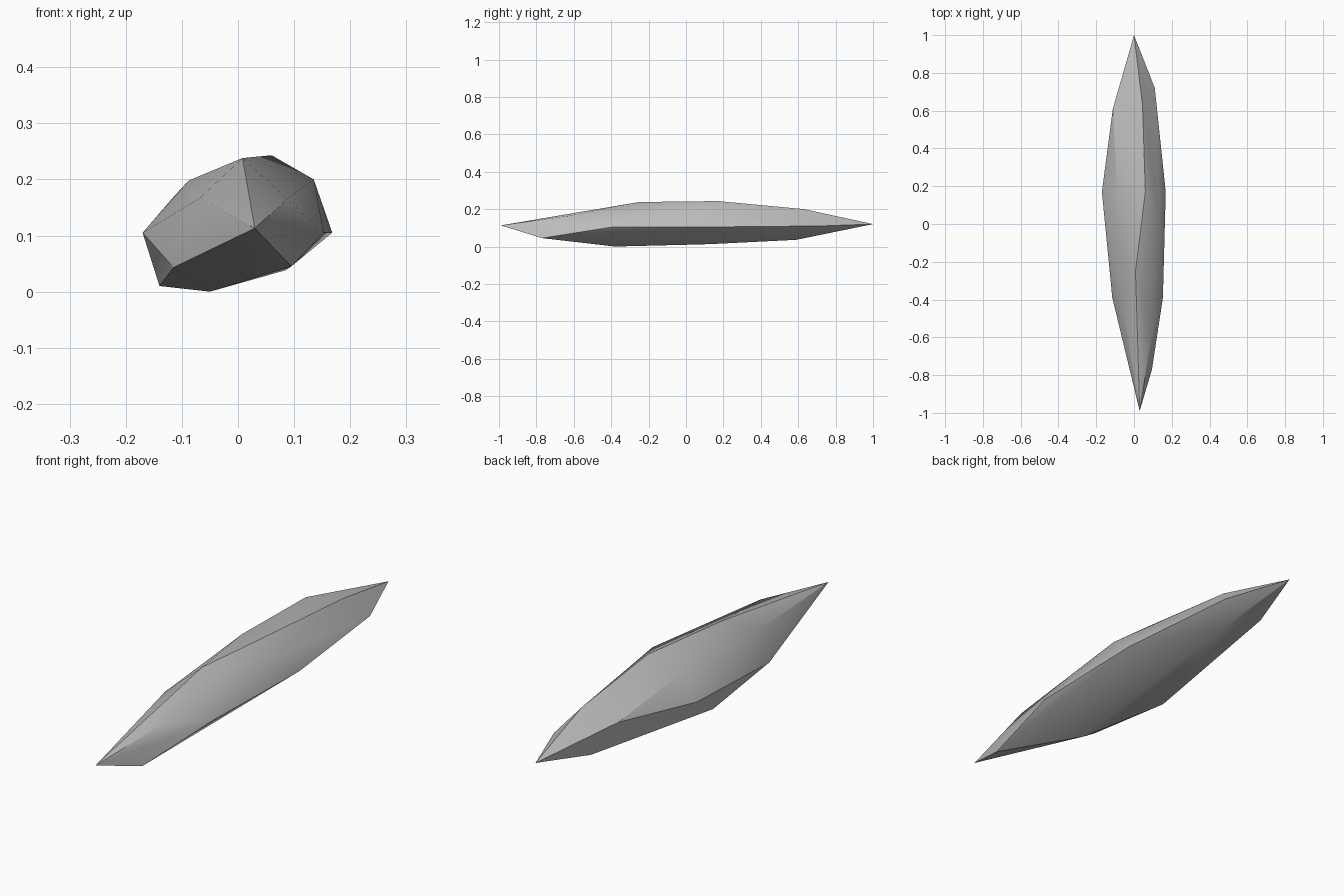
import bpy
import bmesh
import math

cube = bpy.data.objects.get("Cube")
if cube:
    bpy.data.objects.remove(cube, do_unlink=True)

# Stone colour
stone = bpy.data.materials.new("grey_stone")
stone.use_nodes = True
grey = (0.5, 0.5, 0.5, 1.0)
stone.diffuse_color = grey
stone.node_tree.nodes["Principled BSDF"].inputs["Base Color"].default_value = grey
stone.node_tree.nodes["Principled BSDF"].inputs["Roughness"].default_value = 0.7

# Long ridges of the shard, each running from front to back
ridges = {
    "tips": [(0.03, -0.99, 0.113), (0.0, 1.0, 0.12)],
    "upper_right": [(0.088, -0.62, 0.165), (0.135, 0.03, 0.2), (0.045, 0.63, 0.2)],
    "upper_left": [(-0.068, -0.39, 0.167), (-0.088, 0.15, 0.198), (-0.112, 0.61, 0.172)],
    "crest": [(0.008, -0.25, 0.238), (0.06, 0.17, 0.243)],
    "right_side": [(0.153, -0.39, 0.105), (0.168, 0.17, 0.105), (0.11, 0.72, 0.11)],
    "lower_right": [(0.095, -0.77, 0.045), (0.085, -0.1, 0.038), (0.04, 0.59, 0.036)],
    "keel": [(-0.05, -0.38, 0.0), (-0.04, 0.13, 0.013)],
    "lower_left": [(-0.115, -0.39, 0.043), (-0.14, 0.02, 0.01), (-0.07, 0.73, 0.07)],
    "left_side": [(-0.17, 0.17, 0.105)],
}

# Skin the ridges into one closed faceted body
bm = bmesh.new()
for points in ridges.values():
    for point in points:
        bm.verts.new(point)
hull = bmesh.ops.convex_hull(bm, input=bm.verts)
spare = {v for v in hull["geom_interior"] if isinstance(v, bmesh.types.BMVert)}
bmesh.ops.delete(bm, geom=list(spare), context="VERTS")
bmesh.ops.recalc_face_normals(bm, faces=bm.faces)
mesh = bpy.data.meshes.new("stone_shard")
bm.to_mesh(mesh)
bm.free()
mesh.materials.append(stone)

shard = bpy.data.objects.new("stone_shard", mesh)
bpy.context.collection.objects.link(shard)

# Soft facets with crisp ridges
bpy.ops.object.select_all(action="DESELECT")
shard.select_set(True)
bpy.context.view_layer.objects.active = shard
bpy.ops.object.shade_smooth_by_angle(angle=math.radians(30))
